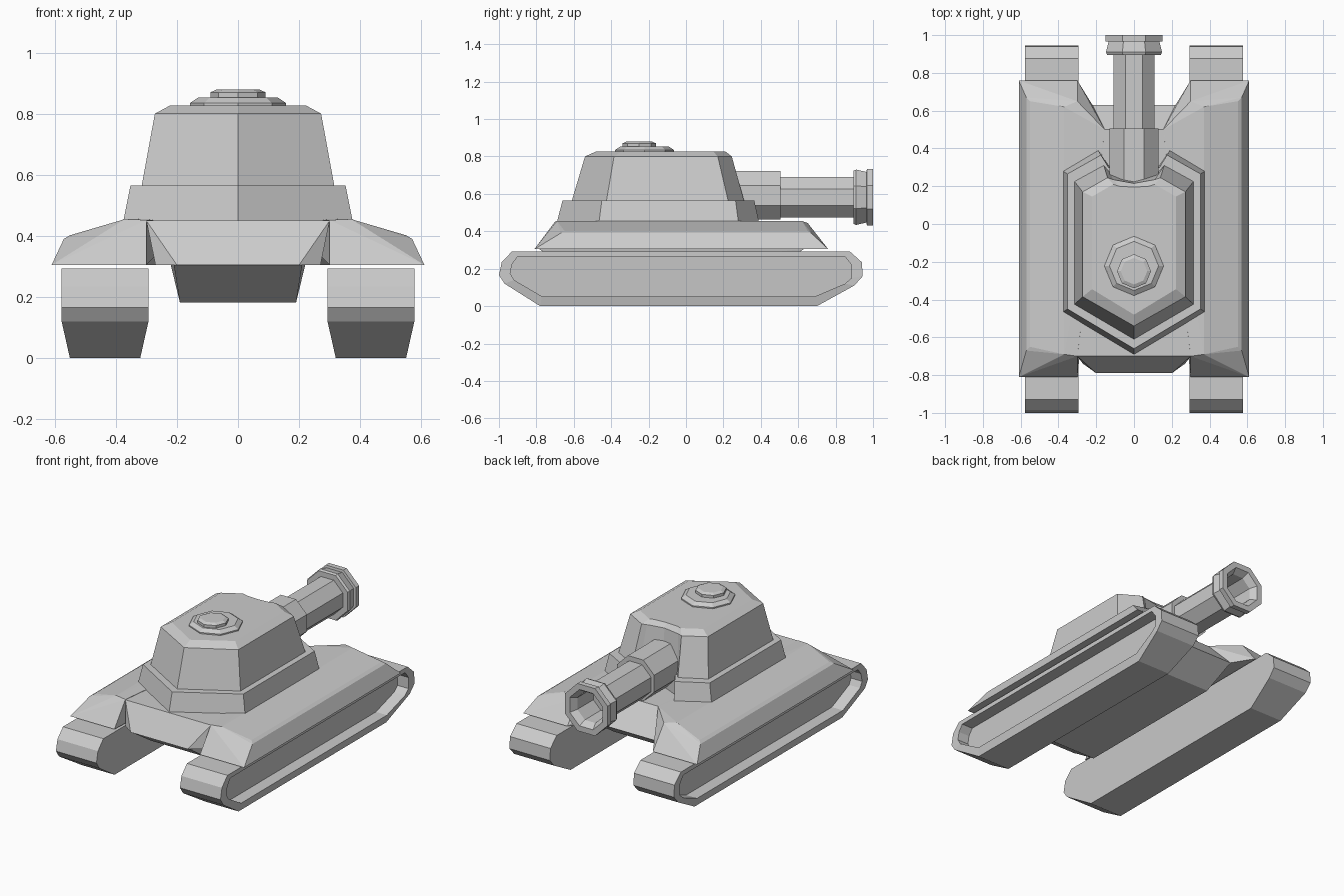
import bpy, bmesh
from math import sin, cos, pi

if "Cube" in bpy.data.objects:
    bpy.data.objects.remove(bpy.data.objects["Cube"])


def finish(name, bm, mirror=False):
    bmesh.ops.recalc_face_normals(bm, faces=bm.faces)
    me = bpy.data.meshes.new(name)
    bm.to_mesh(me)
    bm.free()
    ob = bpy.data.objects.new(name, me)
    bpy.context.collection.objects.link(ob)
    if mirror:
        ob.modifiers.new("Mirror", 'MIRROR').use_mirror_merge = False
    return ob


def loft(name, rings, mirror=False):
    """Skin a list of equal-length closed rings and cap both ends."""
    bm = bmesh.new()
    vs = [[bm.verts.new(p) for p in r] for r in rings]
    n = len(vs[0])
    for a, b in zip(vs, vs[1:]):
        for i in range(n):
            j = (i + 1) % n
            bm.faces.new((a[i], a[j], b[j], b[i]))
    bm.faces.new(vs[0])
    bm.faces.new(vs[-1])
    return finish(name, bm, mirror)


def hull(name, pts, mirror=False, both=False):
    """Convex faceted solid; both=True also adds the points at -x."""
    bm = bmesh.new()
    for x, y, z in pts:
        bm.verts.new((x, y, z))
        if both:
            bm.verts.new((-x, y, z))
    res = bmesh.ops.convex_hull(bm, input=bm.verts)
    loose = [v for v in bm.verts if not v.link_faces]
    bmesh.ops.delete(bm, geom=loose, context='VERTS')
    return finish(name, bm, mirror)


def octagon(r, turn):
    return [(r * cos(turn + i * pi / 4), r * sin(turn + i * pi / 4)) for i in range(8)]


# Tracks: side profile with a recess in the outer face, tapered at the bottom
outer = [(-.93, .293), (.875, .293), (.94, .235), (.945, .16), (.90, .11),
         (.70, 0), (-.78, 0), (-.97, .12), (-1, .165), (-.985, .235)]
inner = [(-.90, .265), (.85, .265), (.885, .22), (.885, .15), (.85, .12),
         (.69, .052), (-.77, .052), (-.92, .14), (-.94, .175), (-.93, .225)]


def track_ring(profile, x, side):
    return [(x - side * .027 * max(0, (.12 - z) / .12), y, z) for y, z in profile]


loft("track", [track_ring(outer, .293, -1), track_ring(outer, .577, 1),
               track_ring(inner, .577, 1), track_ring(inner, .50, 1)], mirror=True)

# Fenders over the tracks
hull("fender", [(.30, -.81, .305), (.61, -.81, .305), (.61, .76, .305), (.30, .76, .305),
                (.57, -.67, .39), (.57, .67, .39), (.55, -.65, .402), (.55, .65, .402),
                (.37, -.69, .455), (.30, -.70, .452), (.37, .62, .455), (.30, .65, .445),
                (.155, .50, .455), (.22, .63, .305)], mirror=True)

# Centre deck and belly between the tracks
hull("deck", [(.30, -.70, .45), (.27, -.74, .305), (.20, -.79, .305),
              (.155, .50, .454), (.22, .63, .305)], both=True)
hull("belly", [(.21, -.785, .305), (.19, -.60, .182),
               (.22, .63, .305), (.19, .45, .182)], both=True)


# Turret: stacked hexagon with a notch in the front for the gun
def turret_ring(z, rear, *half):
    right = [(x, y, z) for x, y in half]
    left = [(-x, y, z) for x, y, z in reversed(right[:-1])]
    return [(0, rear, z)] + right + left


loft("turret", [
    turret_ring(.450, -.69, (.375, -.465), (.375, .28), (.19, .39), (.135, .31), (0, .25)),
    turret_ring(.565, -.66, (.352, -.45), (.352, .265), (.175, .365), (.135, .30), (0, .25)),
    turret_ring(.565, -.61, (.315, -.425), (.315, .225), (.16, .31), (.13, .275), (0, .24)),
    turret_ring(.800, -.54, (.272, -.385), (.272, .17), (.14, .245), (.11, .235), (0, .215)),
    turret_ring(.827, -.48, (.222, -.345), (.222, .145), (.11, .21), (.08, .20), (0, .195)),
])


# Gun: octagonal mantlet, barrel and flared hollow muzzle along y
def gun(name, profile, zc):
    loft(name, [[(a, y, zc + b) for a, b in octagon(r / cos(pi / 8), pi / 8)]
                for r, y in profile])


gun("mantlet", [(.13, .20), (.13, .505)], .592)
gun("barrel", [(.109, .45), (.109, .895), (.142, .895), (.148, .91), (.135, .965),
               (.15, .967), (.15, 1.0), (.115, 1.0), (.09, .96), (.09, .80)], .582)


# Hatch: two bevelled octagonal discs
def disc(name, profile, yc):
    loft(name, [[(a, yc + b, z) for a, b in octagon(r, 0)] for r, z in profile])


disc("hatch_ring", [(.157, .82), (.157, .835), (.130, .853)], -.222)
disc("hatch_lid", [(.09, .845), (.09, .870), (.07, .879)], -.25)
